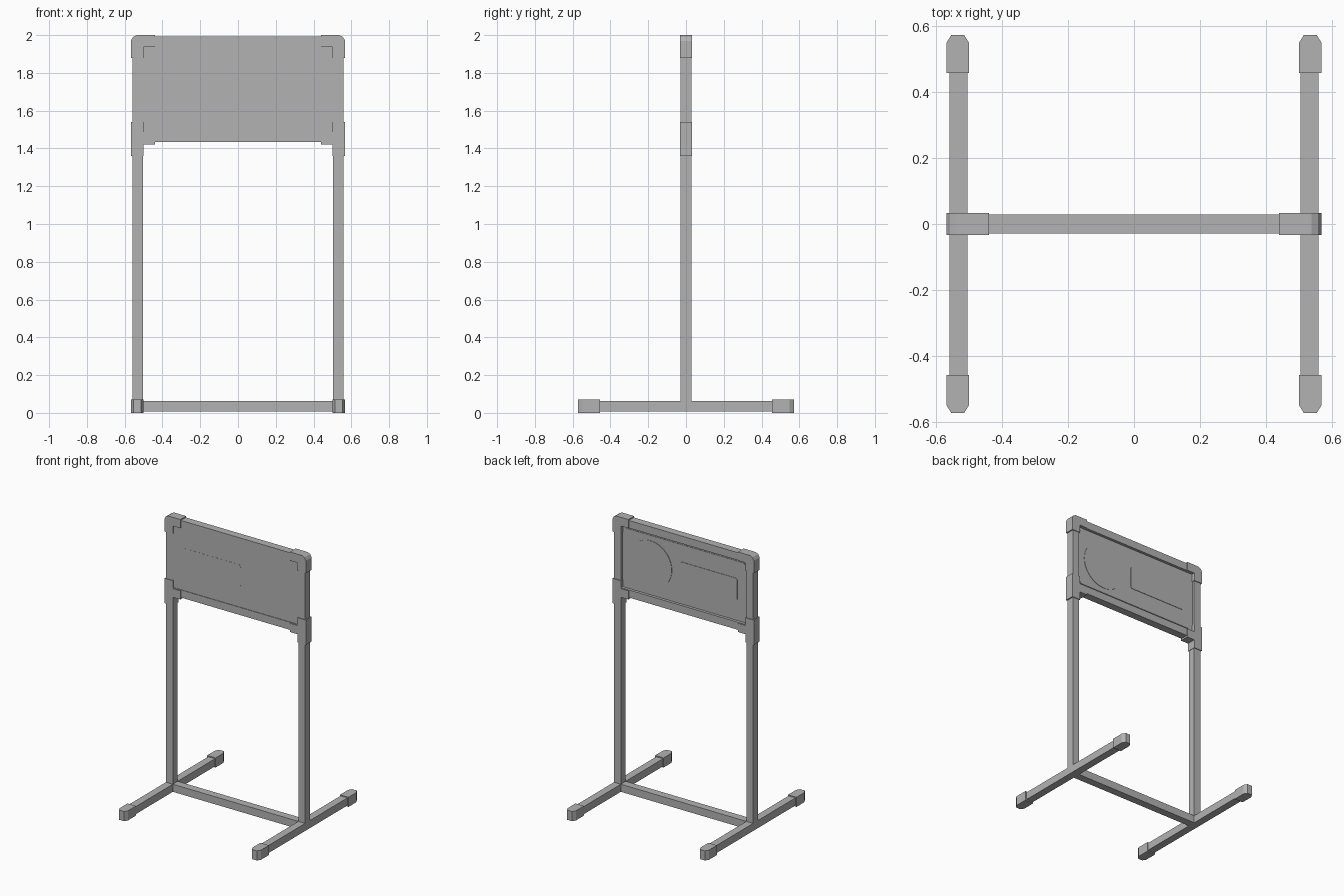
import bpy, bmesh, math

if "Cube" in bpy.data.objects:
    bpy.data.objects.remove(bpy.data.objects["Cube"])

grey = bpy.data.materials.new("grey")
grey.diffuse_color = (0.45, 0.45, 0.45, 1)
grey.use_nodes = True
grey.node_tree.nodes["Principled BSDF"].inputs["Base Color"].default_value = grey.diffuse_color


def prism(name, pts, lo, hi, axis):
    """Extrude a closed outline along 'y' (points are x, z) or 'z' (points are x, y)."""
    place = (lambda p, t: (p[0], t, p[1])) if axis == 'y' else (lambda p, t: (p[0], p[1], t))
    bm = bmesh.new()
    a = [bm.verts.new(place(p, lo)) for p in pts]
    b = [bm.verts.new(place(p, hi)) for p in pts]
    n = len(pts)
    bm.faces.new(a)
    bm.faces.new(b[::-1])
    for i in range(n):
        bm.faces.new((a[i], b[i], b[(i + 1) % n], a[(i + 1) % n]))
    bmesh.ops.recalc_face_normals(bm, faces=bm.faces)
    me = bpy.data.meshes.new(name)
    bm.to_mesh(me)
    bm.free()
    me.materials.append(grey)
    ob = bpy.data.objects.new(name, me)
    bpy.context.collection.objects.link(ob)
    return ob


def box(name, x0, x1, y0, y1, z0, z1):
    return prism(name, [(x0, z0), (x1, z0), (x1, z1), (x0, z1)], y0, y1, 'y')


def rounded(x0, x1, z0, z1, r, steps=5):
    pts = []
    for k, (cx, cz) in enumerate([(x1 - r, z1 - r), (x0 + r, z1 - r), (x0 + r, z0 + r), (x1 - r, z0 + r)]):
        for i in range(steps + 1):
            a = math.pi / 2 * (k + i / steps)
            pts.append((cx + r * math.cos(a), cz + r * math.sin(a)))
    return pts


Y0, Y1 = -0.028, 0.028      # tube depth
C0, C1 = -0.033, 0.033      # connector depth

for s, side in ((-1, "left"), (1, "right")):
    xs = lambda pts: [(s * x, v) for x, v in pts]
    # upright post and floor rail
    box(side + "_post", *sorted((s * 0.503, s * 0.558)), Y0, Y1, 0.04, 1.95)
    box(side + "_foot_rail", *sorted((s * 0.503, s * 0.558)), -0.47, 0.47, 0.008, 0.063)

    # foot caps with clipped outer corners
    for d, end in ((-1, "front"), (1, "back")):
        cap = [(0.499, 0.456), (0.567, 0.456), (0.567, 0.548), (0.552, 0.572),
               (0.514, 0.572), (0.499, 0.548)]
        prism(f"{side}_{end}_foot_cap", [(s * x, d * y) for x, y in cap], 0, 0.07, 'z')

    # upper elbow connector
    prism(side + "_elbow", xs([(0.439, 2.0), (0.537, 2.0), (0.556, 1.99), (0.567, 1.97),
                               (0.567, 1.88), (0.5, 1.88), (0.5, 1.937), (0.439, 1.937)]), C0, C1, 'y')
    # lower tee connector
    prism(side + "_tee", xs([(0.567, 1.54), (0.567, 1.36), (0.5, 1.36), (0.5, 1.42),
                             (0.439, 1.42), (0.439, 1.483), (0.5, 1.483), (0.5, 1.54)]), C0, C1, 'y')

# horizontal tubes
box("floor_crossbar", -0.51, 0.51, Y0, Y1, 0.008, 0.063)
box("top_rail", -0.5, 0.5, Y0, Y1, 1.937, 1.992)
box("bottom_rail", -0.5, 0.5, Y0, Y1, 1.433, 1.488)

# sign board filling the frame, with thin raised shapes
box("sign_board", -0.506, 0.506, -0.024, 0.008, 1.485, 1.94)
prism("back_plate", rounded(-0.48, 0.48, 1.505, 1.92, 0.015), 0.007, 0.011, 'y')
disc = [(0.275 + 0.17 * math.cos(i * math.pi / 24), 1.712 + 0.17 * math.sin(i * math.pi / 24))
        for i in range(48)]
prism("back_disc", disc, 0.01, 0.014, 'y')
label = rounded(-0.42, 0.04, 1.63, 1.795, 0.02)
prism("back_label", label, 0.01, 0.014, 'y')
prism("front_label", label, -0.025, -0.023, 'y')
